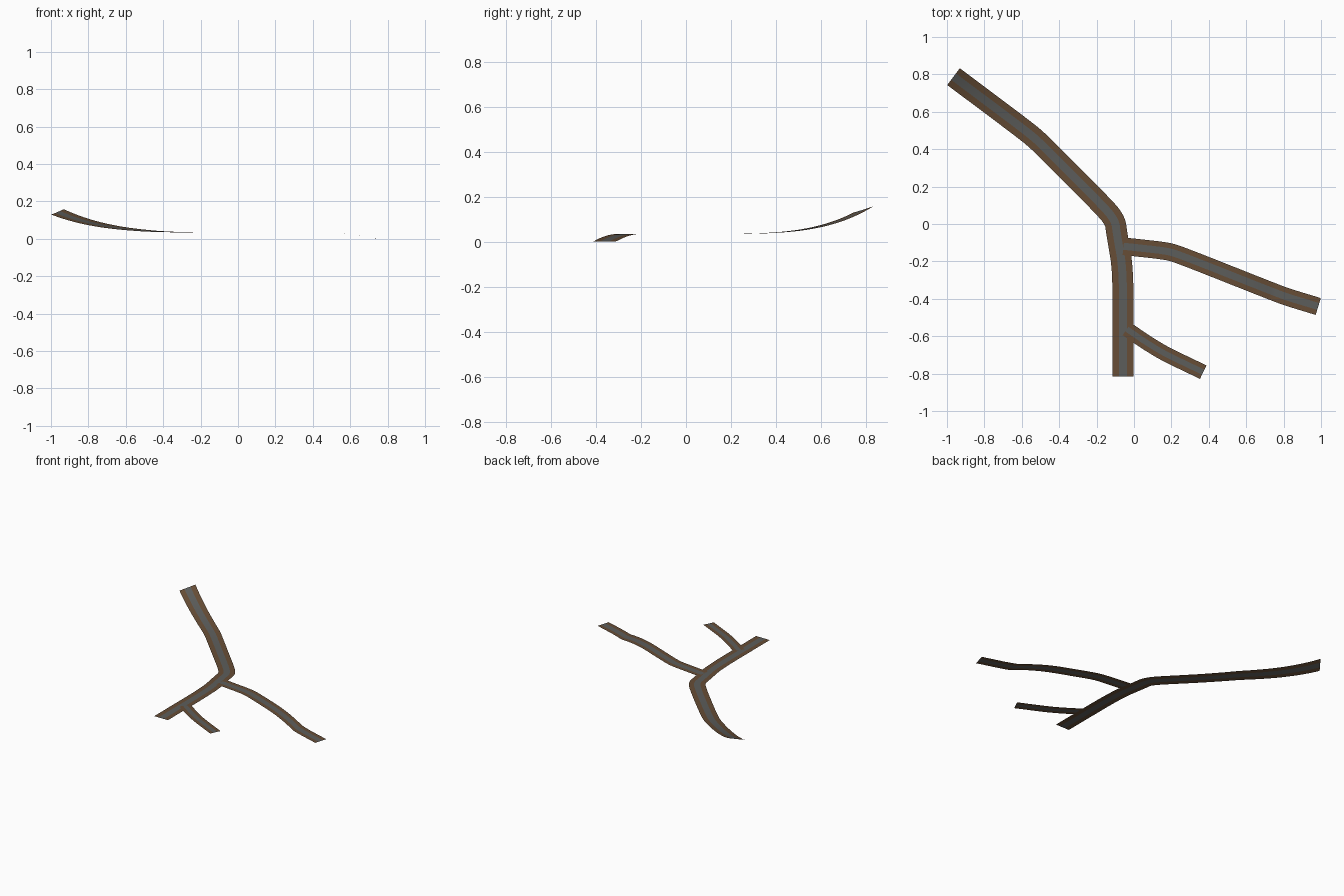
import bpy, bmesh, math
from mathutils import Vector

if "Cube" in bpy.data.objects:
    bpy.data.objects.remove(bpy.data.objects["Cube"])


def material(name, rgb):
    m = bpy.data.materials.new(name)
    m.diffuse_color = (*rgb, 1)
    m.use_nodes = True
    m.node_tree.nodes["Principled BSDF"].inputs["Base Color"].default_value = m.diffuse_color
    return m


BROWN = material("brown_verge", (0.135, 0.075, 0.037))
GREY = material("grey_track", (0.108, 0.110, 0.105))


def ground(x, y):
    """Terrain height: hill to the back left, drop to the right."""
    u = max(0, -0.28 * x + 0.96 * y)
    t = min(1, max(0, (x - 0.45) / 0.29))
    return 0.034 * (1 - t * t) + 0.098 * u ** 4


def smooth_path(points):
    """Round the corners, then resample at even short steps."""
    p = [Vector(q) for q in points]
    for _ in range(2):
        r = [p[0]]
        for a, b in zip(p, p[1:]):
            r += [a.lerp(b, 0.2), a.lerp(b, 0.8)]
        p = r + [p[-1]]
    out = []
    for a, b in zip(p, p[1:]):
        n = max(1, math.ceil((b - a).length / 0.03))
        out += [a.lerp(b, i / n) for i in range(n)]
    return out + [p[-1]]


def road(name, points, width, track, lift):
    """Flat strip draped over the terrain: brown verges, grey track between."""
    path = smooth_path(points)
    bm = bmesh.new()
    rows = []
    for i, c in enumerate(path):
        d = (path[min(i + 1, len(path) - 1)] - path[max(i - 1, 0)]).normalized()
        side = Vector((-d.y, d.x))
        row = []
        for s in (width / 2, track / 2, -track / 2, -width / 2):
            q = c + side * s
            row.append(bm.verts.new((q.x, q.y, ground(q.x, q.y) + lift)))
        rows.append(row)
    for a, b in zip(rows, rows[1:]):
        for k in range(3):
            f = bm.faces.new((a[k], a[k + 1], b[k + 1], b[k]))
            f.material_index = 1 if k == 1 else 0
            f.smooth = True
    me = bpy.data.meshes.new(name)
    bm.to_mesh(me)
    bm.free()
    me.materials.append(BROWN)
    me.materials.append(GREY)
    bpy.context.collection.objects.link(bpy.data.objects.new(name, me))


# Main road from the front up the hill
road("main_road", [(-0.058, -0.815), (-0.058, -0.25), (-0.092, -0.05), (-0.10, 0.01),
                   (-0.14, 0.07), (-0.50, 0.432), (-0.574, 0.495), (-0.965, 0.788)],
     0.112, 0.043, 0.0)
# Branches lie just above the main verge and meet its grey track
road("long_branch", [(-0.056, -0.119), (0.165, -0.143), (0.235, -0.161),
                     (0.74, -0.361), (0.82, -0.391), (0.985, -0.441)],
     0.094, 0.038, 0.0012)
road("short_branch", [(-0.038, -0.562), (0.06, -0.630), (0.165, -0.694), (0.37, -0.792)],
     0.08, 0.030, 0.0012)
